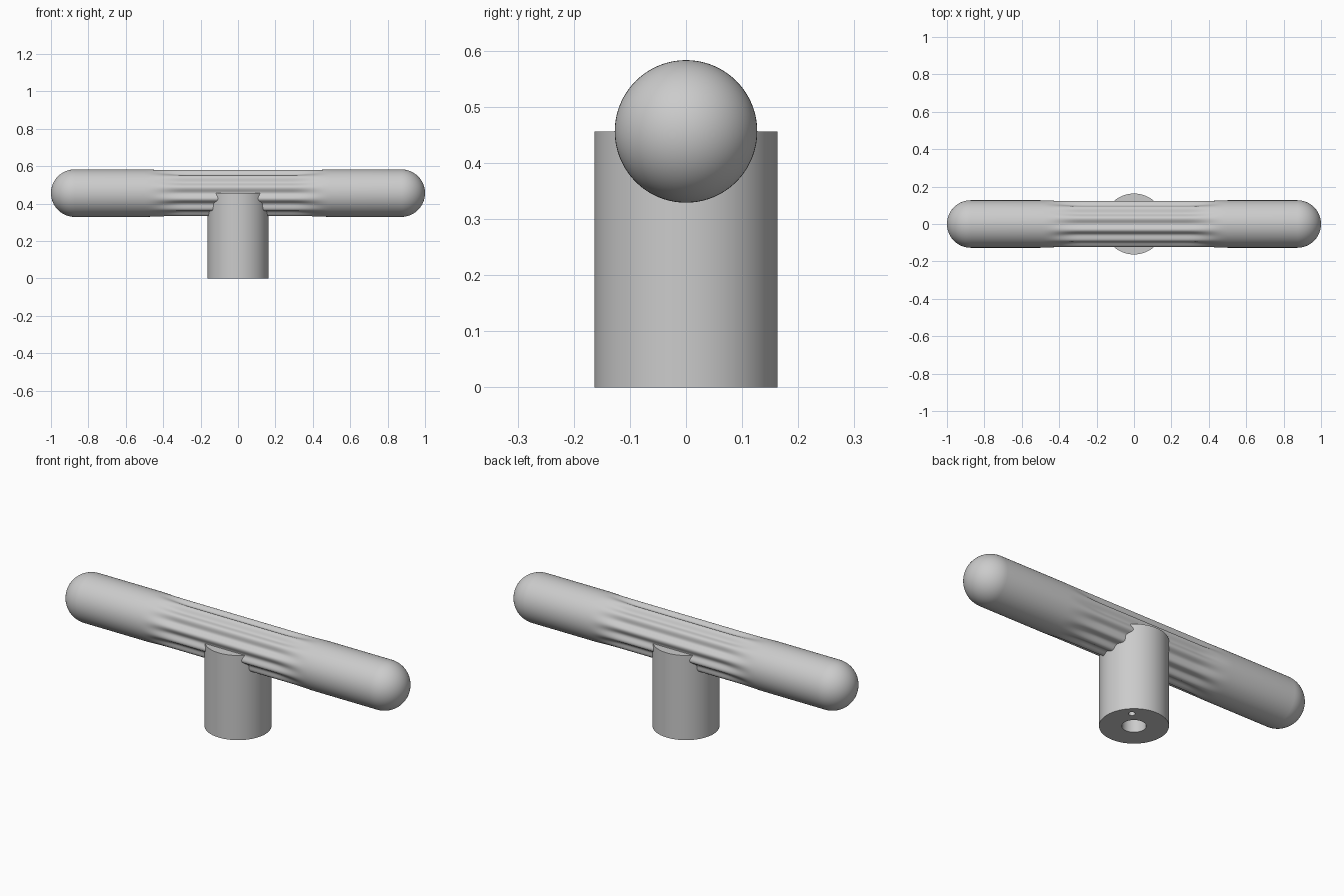
import bpy, bmesh, math

if "Cube" in bpy.data.objects:
    bpy.data.objects.remove(bpy.data.objects["Cube"])

R, HALF, ZC = 0.127, 1.0, 0.456      # bar radius, half length, axis height
SEG, FLUTES, DEPTH = 144, 12, 0.014


def smooth(obj):
    bpy.ops.object.select_all(action='DESELECT')
    obj.select_set(True)
    bpy.context.view_layer.objects.active = obj
    bpy.ops.object.shade_smooth_by_angle(angle=math.radians(35))


def cylinder(name, radius, z0, z1, x=0, y=0, sides=64):
    bpy.ops.mesh.primitive_cylinder_add(vertices=sides, radius=radius, depth=z1 - z0,
                                        location=(x, y, (z0 + z1) / 2))
    obj = bpy.context.object
    obj.name = name
    return obj


def flute_amount(x):
    # full depth in the middle, fading out towards the plain ends
    t = min(max((0.5 - abs(x)) / 0.22, 0), 1)
    return t * t * (3 - 2 * t)


# Crossbar: capsule profile revolved about x, fluted in the middle
straight = HALF - R
caps = [math.radians(90 * i / 16) for i in range(1, 17)]
left = [(-straight - R * math.cos(a), R * math.sin(a)) for a in caps]
middle = [(-0.5 + i * 0.02, R) for i in range(51)]
profile = left + middle + [(-x, r) for x, r in reversed(left)]

bm = bmesh.new()
rings = []
for x, r in profile:
    ring = []
    for k in range(SEG):
        a = 2 * math.pi * k / SEG
        rr = r - DEPTH * flute_amount(x) * (0.5 + 0.5 * math.cos(FLUTES * a))
        ring.append(bm.verts.new((x, rr * math.cos(a), ZC + rr * math.sin(a))))
    rings.append(ring)
for r0, r1 in zip(rings, rings[1:]):
    for k in range(SEG):
        n = (k + 1) % SEG
        bm.faces.new((r0[k], r0[n], r1[n], r1[k]))
for ring, x in ((rings[0], -HALF), (rings[-1], HALF)):
    tip = bm.verts.new((x, 0, ZC))
    for k in range(SEG):
        bm.faces.new((ring[k], ring[(k + 1) % SEG], tip))
bmesh.ops.recalc_face_normals(bm, faces=bm.faces)
mesh = bpy.data.meshes.new("crossbar")
bm.to_mesh(mesh)
bm.free()
crossbar = bpy.data.objects.new("crossbar", mesh)
bpy.context.collection.objects.link(crossbar)
smooth(crossbar)

# Stem with a screw hole and a small locating hole in its base
stem = cylinder("stem", 0.163, 0, ZC, sides=96)
for name, radius, depth, x, y in (("screw_hole_cutter", 0.057, 0.25, 0, 0),
                                  ("pin_hole_cutter", 0.016, 0.1, 0.082, 0.082)):
    cutter = cylinder(name, radius, -0.05, depth, x, y, 48)
    mod = stem.modifiers.new(name, 'BOOLEAN')
    mod.operation = 'DIFFERENCE'
    mod.solver = 'EXACT'
    mod.object = cutter
    bpy.context.view_layer.objects.active = stem
    bpy.ops.object.modifier_apply(modifier=mod.name)
    bpy.data.objects.remove(cutter)
smooth(stem)
